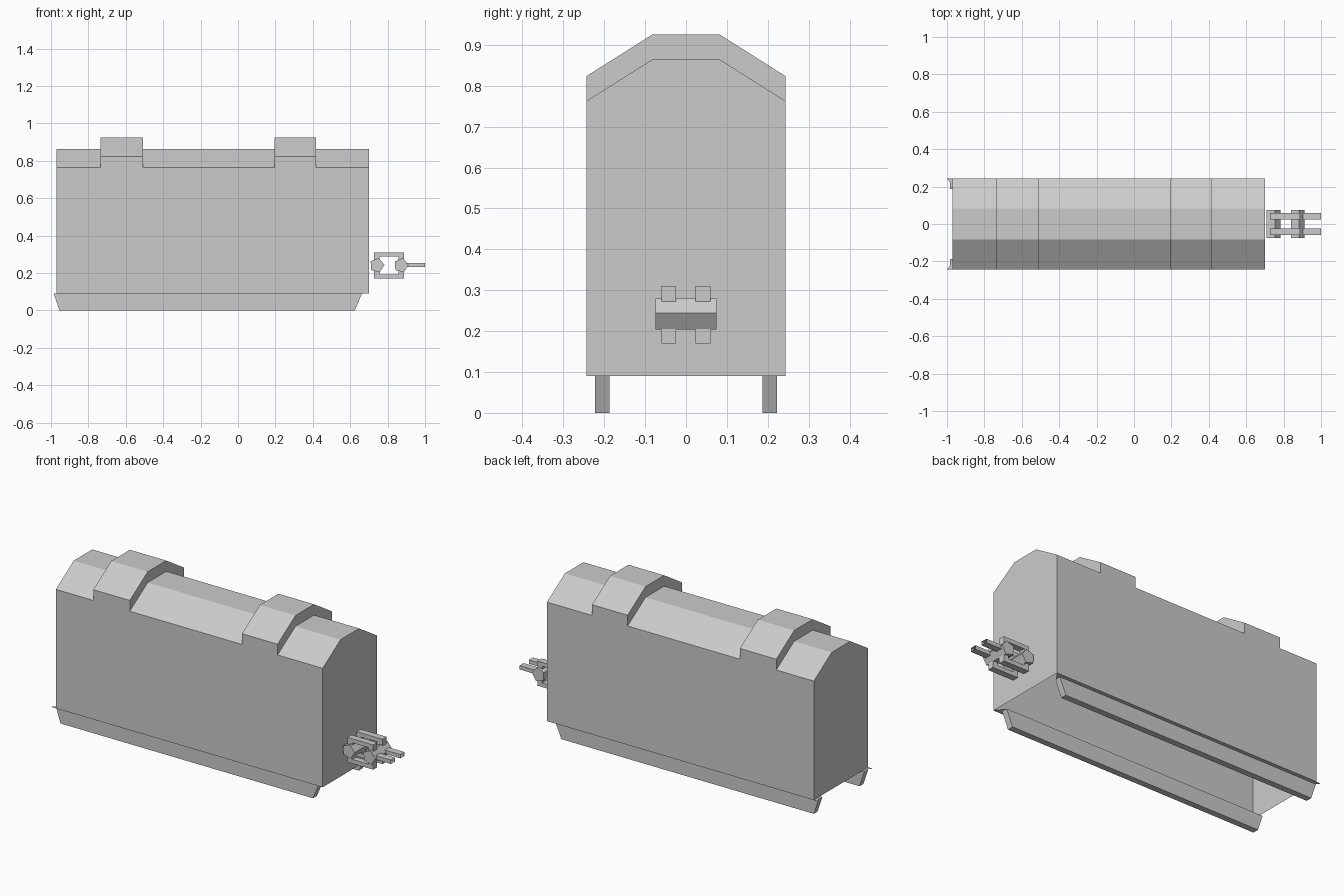
import bpy
from math import cos, sin, radians

if "Cube" in bpy.data.objects:
    bpy.data.objects.remove(bpy.data.objects["Cube"])


def make(name, verts, faces):
    me = bpy.data.meshes.new(name)
    me.from_pydata(verts, [], faces)
    me.update()
    ob = bpy.data.objects.new(name, me)
    bpy.context.collection.objects.link(ob)
    return ob


def extrude_y(name, profile, y0, y1, skip=()):
    """Prism from an x/z counter-clockwise profile, skipping listed side faces."""
    n = len(profile)
    verts = [(x, y0, z) for x, z in profile] + [(x, y1, z) for x, z in profile]
    faces = [tuple(range(n)), tuple(range(2 * n - 1, n - 1, -1))]
    faces += [(i, i + n, (i + 1) % n + n, (i + 1) % n) for i in range(n) if i not in skip]
    return make(name, verts, faces)


# Hollow body shell, open underneath, with two raised roof bands
LOW, HIGH = 0.0, 0.061
sections = [(-0.97, LOW), (-0.735, LOW), (-0.735, HIGH), (-0.507, HIGH), (-0.507, LOW),
            (0.195, LOW), (0.195, HIGH), (0.418, HIGH), (0.418, LOW), (0.70, LOW)]
verts, faces = [], []
for x, lift in sections:
    verts += [(x, y, z) for y, z in
              [(-0.243, 0.09), (-0.243, 0.763 + lift), (-0.083, 0.864 + lift),
               (0.083, 0.864 + lift), (0.243, 0.763 + lift), (0.243, 0.09)]]
for s in range(len(sections) - 1):
    step = sections[s][0] == sections[s + 1][0]
    for i in (range(1, 4) if step else range(5)):
        a = s * 6 + i
        faces.append((a, a + 6, a + 7, a + 1))
last = len(verts) - 6
faces += [tuple(range(6)), tuple(range(last + 5, last - 1, -1))]
make("body_shell", verts, faces)

# Floor flanges with mitred ends, and the tapered skids below them
for side, label in ((-1, "front"), (1, "back")):
    pts = [(-1.0, 0.243), (0.70, 0.243), (0.66, 0.187), (-0.955, 0.187)]
    order = (0, 1, 2, 3) if side > 0 else (3, 2, 1, 0)
    make("floor_flange_" + label, [(x, side * y, 0.09) for x, y in pts], [order])
    y0, y1 = sorted((side * 0.187, side * 0.222))
    extrude_y("skid_" + label,
              [(-0.955, 0), (0.625, 0), (0.663, 0.09), (-0.985, 0.09)], y0, y1)

# Five-sided hitch pins
for cx, label in ((0.743, "inner"), (0.872, "outer")):
    pentagon = [(cx + 0.04 * cos(radians(72 * i + 4)), 0.241 + 0.04 * sin(radians(72 * i + 4)))
                for i in range(5)]
    extrude_y("hitch_pin_" + label, pentagon, -0.075, 0.075)

# Staples joining the pins, and open-ended prongs reaching forward
for y0, y1, label in ((-0.06, -0.024, "front"), (0.023, 0.06, "back")):
    for flip, tag in ((1, "upper"), (-1, "lower")):
        prof = [(0.727, 0.268), (0.757, 0.268), (0.757, 0.287), (0.858, 0.287),
                (0.858, 0.268), (0.888, 0.268), (0.888, 0.310), (0.727, 0.310)]
        if flip < 0:
            prof = [(x, 0.48 - z) for x, z in reversed(prof)]
        extrude_y("staple_%s_%s" % (tag, label), prof, y0, y1)
    extrude_y("prong_" + label,
              [(0.89, 0.232), (1.0, 0.232), (1.0, 0.254), (0.89, 0.254)], y0, y1, skip=(1,))
